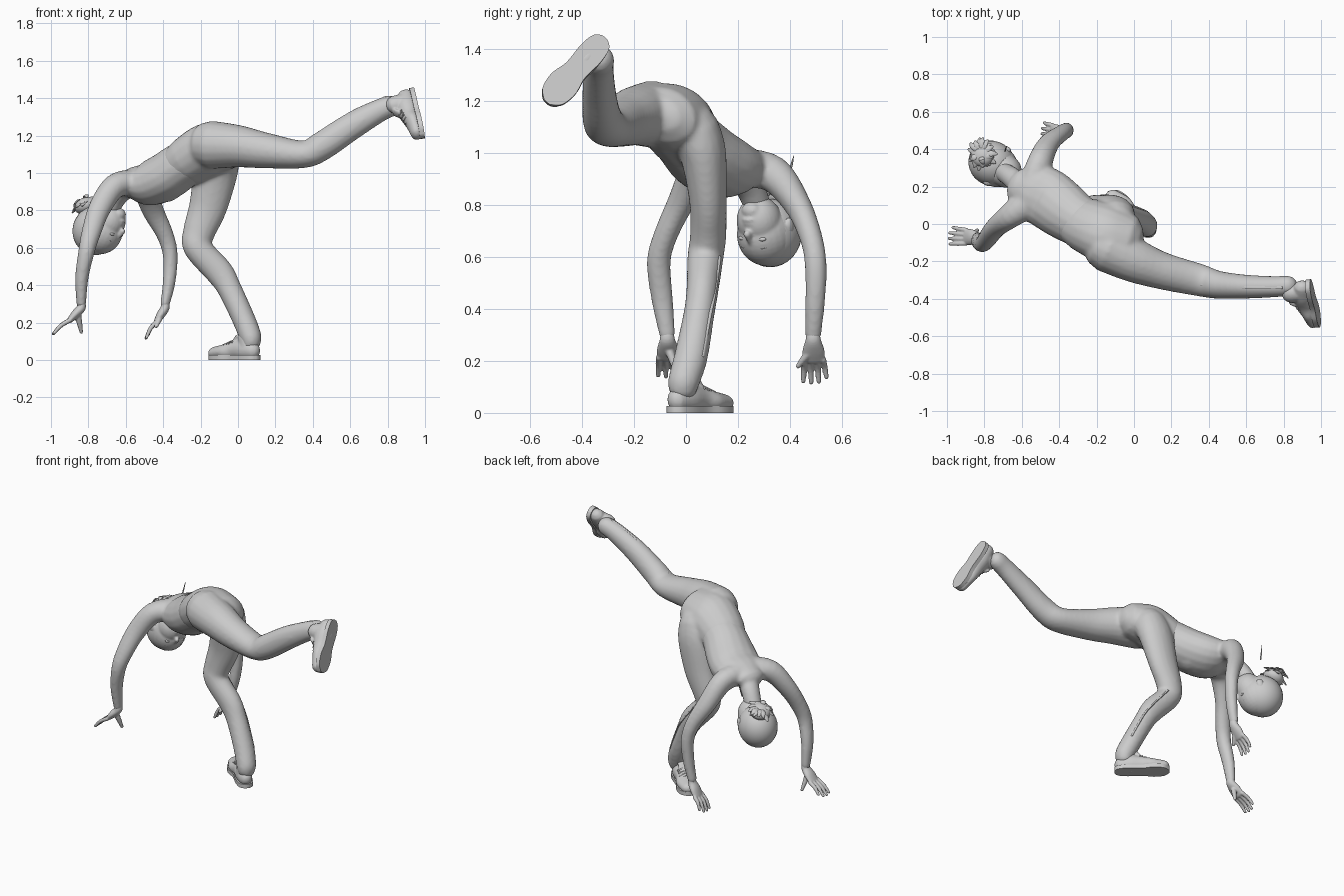
import bpy, bmesh, math, random
from mathutils import Vector, Matrix

random.seed(4)
cube = bpy.data.objects.get("Cube")
if cube:
    bpy.data.objects.remove(cube)

grey = bpy.data.materials.new("plain_grey")
grey.use_nodes = True
grey.diffuse_color = (0.6, 0.6, 0.6, 1)
grey.node_tree.nodes["Principled BSDF"].inputs["Base Color"].default_value = (0.6, 0.6, 0.6, 1)


def spline(pts, steps):
    """Catmull-Rom through tuples of any size."""
    p = [Vector(pts[0])] + [Vector(q) for q in pts] + [Vector(pts[-1])]
    out = []
    for i in range(1, len(p) - 2):
        a, b, c, d = p[i - 1:i + 3]
        for k in range(steps):
            t = k / steps
            out.append((b * 2 + (c - a) * t + (a * 2 - b * 5 + c * 4 - d) * t * t
                        + (b * 3 - a - c * 3 + d) * t ** 3) / 2)
    return out + [p[-2]]


def tube(bm, pts, side, steps=5, n=18):
    """Oval tube with round ends; each point is x, y, z, half width, half depth."""
    rows = spline(pts, steps)
    pos = [Vector(r[:3]) for r in rows]
    rings = []
    for i, r in enumerate(rows):
        d = (pos[min(i + 1, len(pos) - 1)] - pos[max(i - 1, 0)]).normalized()
        rings.append((pos[i], d, r[3], r[4]))
    angles = [math.radians(a) for a in (30, 60, 80)]

    def cap(ring, sign):
        c, d, w, h = ring
        return [(c + d * sign * min(w, h) * math.sin(a), d, w * math.cos(a), h * math.cos(a))
                for a in angles]
    rings = cap(rings[0], -1)[::-1] + rings + cap(rings[-1], 1)
    loops = []
    for c, d, w, h in rings:
        s = Vector(side)
        s = (s - d * s.dot(d)).normalized()
        o = d.cross(s)
        loops.append([bm.verts.new(c + s * w * math.cos(k * math.tau / n)
                                   + o * h * math.sin(k * math.tau / n)) for k in range(n)])
    for a, b in zip(loops, loops[1:]):
        for k in range(n):
            bm.faces.new((a[k], a[(k + 1) % n], b[(k + 1) % n], b[k]))
    bm.faces.new(loops[0][::-1])
    bm.faces.new(loops[-1])


def ball(bm, centre, axes, radii):
    m = Matrix([a * r for a, r in zip(axes, radii)]).transposed().to_4x4()
    m.translation = centre
    bmesh.ops.create_uvsphere(bm, u_segments=28, v_segments=18, radius=1, matrix=m)


def finish(name, bm, voxel=0, smooth=0):
    bmesh.ops.recalc_face_normals(bm, faces=bm.faces)
    me = bpy.data.meshes.new(name)
    bm.to_mesh(me)
    bm.free()
    me.materials.append(grey)
    ob = bpy.data.objects.new(name, me)
    bpy.context.collection.objects.link(ob)
    bpy.context.view_layer.objects.active = ob
    bpy.ops.object.select_all(action='DESELECT')
    ob.select_set(True)
    bpy.ops.object.shade_smooth_by_angle(angle=math.radians(45))
    if voxel:
        r = ob.modifiers.new("blend", 'REMESH')
        r.mode, r.voxel_size, r.use_smooth_shade = 'VOXEL', voxel, True
        s = ob.modifiers.new("soften", 'SMOOTH')
        s.factor, s.iterations = 0.5, smooth


Y = (0, 1, 0)
# trousers: pelvis, raised leg and standing leg blended together
bm = bmesh.new()
tube(bm, [(-.07, -.07, 1.14, .15, .12), (-.16, -.045, 1.125, .163, .137),
          (-.27, -.0, 1.06, .148, .128)], (.3, .87, -.42))
tube(bm, [(-.14, -.13, 1.15, .13, .13), (0, -.195, 1.143, .118, .114), (.15, -.25, 1.12, .1, .096),
          (.35, -.3, 1.1, .087, .074), (.45, -.325, 1.145, .075, .078), (.6, -.335, 1.245, .064, .074),
          (.75, -.335, 1.33, .057, .062), (.82, -.33, 1.36, .055, .058)], Y)
tube(bm, [(-.1, .03, 1.09, .1, .11), (-.12, .065, 1.0, .09, .118), (-.16, .085, .82, .073, .103),
          (-.21, .085, .68, .07, .086), (-.215, .075, .6, .07, .076), (-.1, .063, .47, .062, .075),
          (-.045, .05, .38, .06, .065), (.03, .02, .22, .065, .062),
          (.065, -.006, .13, .062, .06), (.07, -.012, .1, .058, .054)], Y)
finish("trousers", bm, .011, 7)

# raised side seams down the lower legs
bm = bmesh.new()
for seam in ([(.36, -.325, 1.17), (.45, -.335, 1.214), (.6, -.34, 1.322), (.79, -.34, 1.406)],
             [(-.165, .128, .6), (-.06, .11, .47), (.0, .092, .38), (.07, .063, .22)]):
    tube(bm, [(*p, .008, .006) for p in seam], Y, n=8)
finish("trouser_seams", bm)

# torso, neck and both arms
bm = bmesh.new()
tube(bm, [(-.2, -.03, 1.09, .13, .115), (-.3, .02, 1.04, .14, .126), (-.38, .075, .985, .155, .128),
          (-.47, .14, .945, .162, .12), (-.55, .175, .945, .15, .09), (-.61, .2, .935, .1, .065)],
     (.4, .9, .04))
tube(bm, [(-.38, .08, .92, .1, .075), (-.47, .155, .9, .11, .07)], (.4, .9, .0))
tube(bm, [(-.58, .18, .94, .065, .06), (-.65, .245, .87, .057, .055),
          (-.7, .28, .78, .052, .052)], Y)
tube(bm, [(-.56, .12, .95, .085, .072), (-.66, .045, .928, .068, .066), (-.74, -.02, .81, .052, .06),
          (-.785, -.08, .68, .046, .052), (-.81, -.105, .58, .046, .044), (-.835, -.092, .44, .042, .036),
          (-.838, -.072, .3, .031, .026)], Y)
tube(bm, [(-.53, .21, .945, .09, .078), (-.5, .335, .92, .072, .066), (-.455, .43, .8, .052, .058),
          (-.39, .483, .67, .044, .046), (-.362, .5, .56, .042, .04), (-.368, .497, .42, .038, .034),
          (-.39, .49, .3, .031, .026)], Y)
finish("upper_body", bm, .01, 6)


# hands with four fingers and a thumb
def hand(name, wrist, knuckle, tip, thumb):
    wrist, knuckle, tip, thumb = map(Vector, (wrist, knuckle, tip, thumb))
    bm = bmesh.new()
    tube(bm, [(*(wrist + Vector((0, 0, .03))), .026, .021), (*wrist, .03, .024),
              (*wrist.lerp(knuckle, .5), .042, .023), (*knuckle, .044, .016)], Y)
    for k in range(4):
        off = Vector((0, (k - 1.5) * .024, 0))
        end = tip + off * 1.25 + (wrist - tip) * (.03, .0, .02, .13)[k]
        a = knuckle + off
        mid = a.lerp(end, .5) + Vector((-.006, 0, .005))
        tube(bm, [(*a, .0125, .013), (*mid, .0115, .0115), (*end, .009, .009)], Y, n=10)
    base = wrist.lerp(knuckle, .35)
    tube(bm, [(*base, .02, .018), (*base.lerp(thumb, .55), .015, .015),
              (*thumb, .01, .01)], (1, .3, 0), n=10)
    finish(name, bm, .0045, 3)


hand("left_hand", (-.838, -.072, .28), (-.898, -.068, .214), (-.988, -.062, .14), (-.838, -.032, .15))
hand("right_hand", (-.39, .49, .28), (-.435, .492, .205), (-.492, .497, .117), (-.437, .432, .18))


# shoes: flat outsole, upper, ankle collar, tongue and laces
def shoe(name, origin, toe, up):
    o, u, up = Vector(origin), Vector(toe).normalized(), Vector(up)
    up = (up - u * up.dot(u)).normalized()
    s = up.cross(u)

    def at(a, h, b=0):
        return o + u * a + up * h + s * b
    bm = bmesh.new()
    half = spline([(-.172, .012), (-.15, .04), (-.09, .051), (0, .047), (.07, .061),
                   (.135, .05), (.168, .014)], 5)
    rim = [(a, b) for a, b in half] + [(a, -b) for a, b in half[::-1]]
    f = bm.faces.new([bm.verts.new(at(a, 0, b)) for a, b in rim])
    top = bmesh.ops.extrude_face_region(bm, geom=[f])["geom"]
    bmesh.ops.translate(bm, vec=up * .026, verts=[v for v in top if isinstance(v, bmesh.types.BMVert)])
    finish(name + "_outsole", bm)

    bm = bmesh.new()
    tube(bm, [(*at(-.128, .05), .043, .048), (*at(-.07, .056), .051, .058), (*at(0, .053), .048, .05),
              (*at(.06, .044), .06, .042), (*at(.134, .038), .046, .034)], s)
    tube(bm, [(*at(-.095, .05), .047, .05), (*at(-.09, .12), .046, .05)], s)
    tube(bm, [(*at(-.005, .093), .028, .013), (*at(-.035, .128), .03, .011)], s)
    finish(name + "_upper", bm, .006, 4)

    bm = bmesh.new()
    for k in range(4):
        a, h = .06 - k * .022, .084 + k * .0075
        for d in (-.007, .007):
            tube(bm, [(*at(a + d, h - .012, -.034), .004, .004), (*at(a, h + .002), .004, .004),
                      (*at(a - d, h - .012, .034), .004, .004)], u, n=8)
    finish(name + "_laces", bm)


shoe("standing_shoe", (-.02, .055, 0), (-.75, .66, 0), (0, 0, 1))
shoe("raised_shoe", (.97, -.425, 1.32), (.17, -.66, -.73), (-.94, -.13, -.24))

# head, hanging upside down: forward, sideways and crown axes
F = Vector((.78, -.5, -.35)).normalized()
C = Vector((-.4, .2, -.85))
C = (C - F * C.dot(F)).normalized()
S = C.cross(F)
AXES = (F, S, C)
HEAD = Vector((-.735, .31, .71))


def on_head(f, s, c):
    return HEAD + F * f + S * s + C * c


bm = bmesh.new()
ball(bm, on_head(0, 0, .02), AXES, (.13, .112, .125))
ball(bm, on_head(.04, 0, -.045), AXES, (.088, .088, .098))
ball(bm, on_head(.082, 0, -.105), AXES, (.036, .04, .034))
tube(bm, [(*on_head(.12, 0, .02), .009, .01), (*on_head(.138, 0, -.03), .015, .016)], S)
for c in (-.066, -.082):
    ball(bm, on_head(.116, 0, c), AXES, (.014, .027, .008))
for s in (-1, 1):
    ball(bm, on_head(-.005, s * .108, -.015), AXES, (.022, .012, .034))
finish("head", bm, .006, 6)

bm = bmesh.new()
for s in (-1, 1):
    ball(bm, on_head(.108, s * .042, .0), AXES, (.012, .019, .009))
    tube(bm, [(*on_head(.12, s * .02, .03), .003, .004), (*on_head(.113, s * .045, .037), .003, .004),
              (*on_head(.094, s * .072, .03), .002, .002)], C, n=8)
finish("eyes_and_brows", bm)

# hair cap, swept back to a bun of loose curls
bm = bmesh.new()
ball(bm, on_head(-.02, 0, .026), AXES, (.128, .12, .132))
finish("hair_cap", bm)
bm = bmesh.new()
bun = Vector((-.81, .37, .825))
out = Vector((-.3, .2, .9)).normalized()
p = out.orthogonal().normalized()
q = out.cross(p)
ball(bm, bun, (p, q, out), (.065, .065, .045))
for k in range(32):
    a = k * 2.4
    d = p * math.cos(a) + q * math.sin(a)
    r = random.uniform(.05, .09)
    lift = random.uniform(-.015, .035)
    tube(bm, [(*(bun + d * .015 + out * .03), .012, .006), (*(bun + d * r * .7 + out * (lift + .015)), .016, .005),
              (*(bun + d * r + out * lift), .006, .003)], out.cross(d), steps=3, n=8)
finish("hair_bun", bm)

# loose wisp of hair
bm = bmesh.new()
tube(bm, [(-.69, .39, .9, .006, .004), (-.685, .405, .95, .005, .003), (-.68, .415, .99, .001, .001)], Y, n=6)
finish("hair_wisp", bm)
